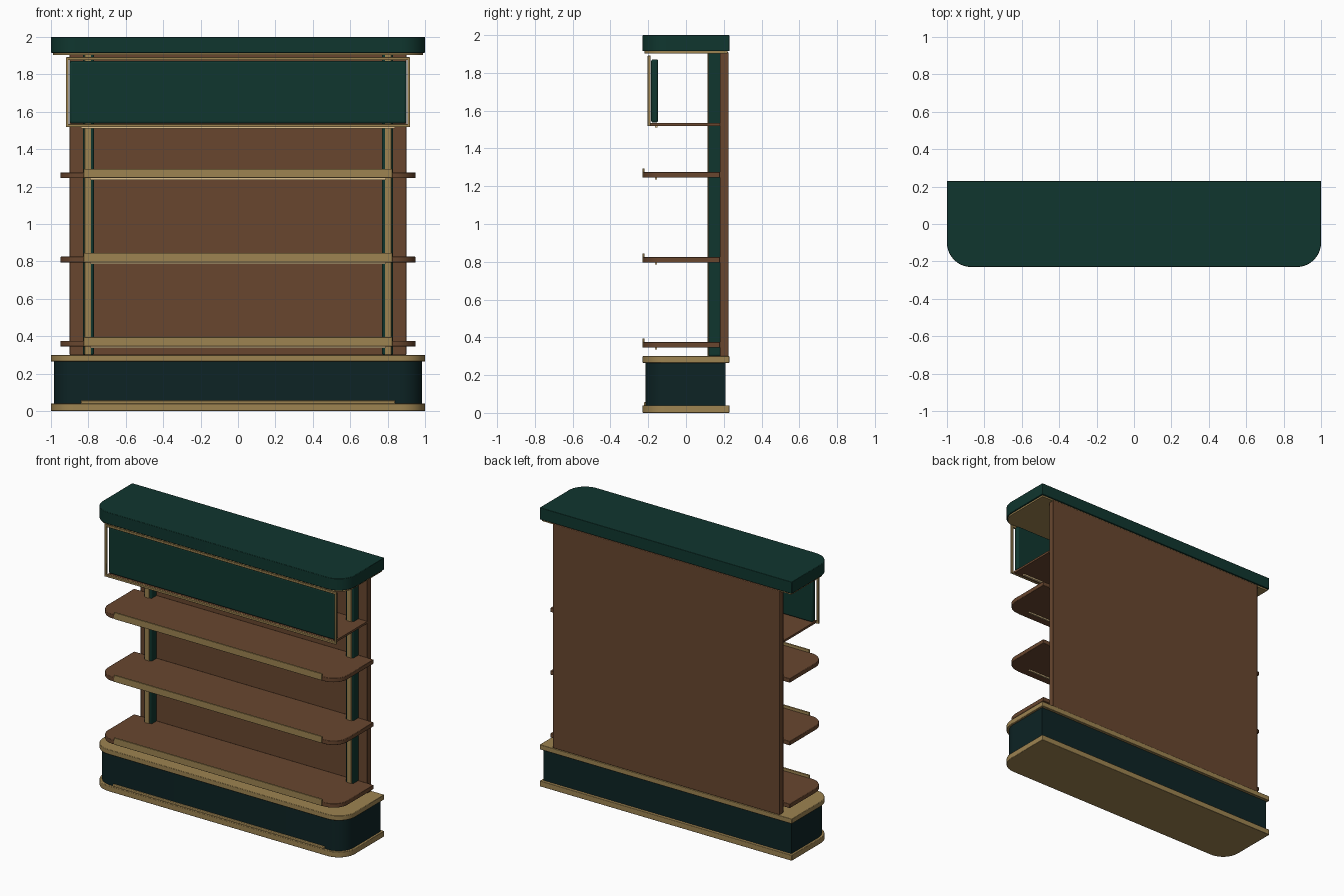
import bpy, bmesh, math

cube = bpy.data.objects.get("Cube")
if cube:
    bpy.data.objects.remove(cube)


def material(name, rgb):
    m = bpy.data.materials.new(name)
    m.use_nodes = True
    m.diffuse_color = (*rgb, 1)
    m.node_tree.nodes["Principled BSDF"].inputs["Base Color"].default_value = (*rgb, 1)
    return m


GREEN = material("deep green", (0.005, 0.037, 0.028))
DARK = material("dark teal", (0.004, 0.017, 0.018))
WOOD = material("brown wood", (0.14, 0.062, 0.028))
BRASS = material("brass", (0.34, 0.23, 0.083))
LIGHT = material("warm light", (0.75, 0.55, 0.28))


def finish(name, bm, mat, bevel=0.0, segments=2):
    bmesh.ops.recalc_face_normals(bm, faces=bm.faces)
    mesh = bpy.data.meshes.new(name)
    bm.to_mesh(mesh)
    bm.free()
    mesh.materials.append(mat)
    ob = bpy.data.objects.new(name, mesh)
    bpy.context.collection.objects.link(ob)
    if bevel:
        mod = ob.modifiers.new("Bevel", "BEVEL")
        mod.width = bevel
        mod.segments = segments
    bpy.ops.object.select_all(action="DESELECT")
    ob.select_set(True)
    bpy.context.view_layer.objects.active = ob
    bpy.ops.object.shade_smooth_by_angle(angle=math.radians(30))
    return ob


def box(name, x, y, z, mat, bevel=0.0, segments=2):
    """Box from (low, high) ranges on each axis."""
    bm = bmesh.new()
    bmesh.ops.create_cube(bm, size=1)
    for v in bm.verts:
        v.co = [r[0] if c < 0 else r[1] for c, r in zip(v.co, (x, y, z))]
    return finish(name, bm, mat, bevel, segments)


def slab(name, half, y, z, radius, mat, bevel=0.0):
    """Slab with rounded front corners and a square back."""
    bm = bmesh.new()
    steps = 10
    outline = [(half, y[1]), (-half, y[1])]
    for side, start in ((-1, math.pi), (1, 1.5 * math.pi)):
        for i in range(steps + 1):
            a = start + i / steps * math.pi / 2
            outline.append((side * (half - radius) + radius * math.cos(a),
                            y[0] + radius + radius * math.sin(a)))
    face = bm.faces.new([bm.verts.new((px, py, z[0])) for px, py in outline])
    top = bmesh.ops.extrude_face_region(bm, geom=[face])["geom"]
    bmesh.ops.translate(bm, vec=(0, 0, z[1] - z[0]),
                        verts=[g for g in top if isinstance(g, bmesh.types.BMVert)])
    return finish(name, bm, mat, bevel)


# Base
slab("base_plinth", 1.0, (-0.23, 0.23), (0, 0.04), 0.13, BRASS, 0.003)
slab("base_body", 0.985, (-0.215, 0.21), (0.04, 0.265), 0.12, DARK)
slab("base_top_trim", 1.0, (-0.23, 0.23), (0.265, 0.30), 0.13, BRASS, 0.003)
box("base_front_strip", (-0.84, 0.84), (-0.222, -0.21), (0.038, 0.057), BRASS, 0.004)

# Back panel and uprights
box("back_panel", (-0.9, 0.9), (0.18, 0.225), (0.30, 1.91), WOOD, 0.004)
for side, label in ((1, "left"), (-1, "right")):
    box(label + "_upright", sorted((side * 0.77, side * 0.83)), (0.12, 0.185),
        (0.30, 1.91), GREEN, 0.008)
    box(label + "_upright_strip", sorted((side * 0.785, side * 0.82)), (0.114, 0.122),
        (0.30, 1.91), BRASS, 0.003)

# Shelves with a front lip and a light strip below
for i, z in enumerate((0.345, 0.795, 1.245), 1):
    slab(f"shelf_{i}", 0.95, (-0.225, 0.18), (z, z + 0.03), 0.11, WOOD, 0.003)
    box(f"shelf_lip_{i}", (-0.825, 0.825), (-0.23, -0.219), (z + 0.002, z + 0.05), BRASS, 0.002)
    box(f"shelf_light_{i}", (-0.79, 0.79), (-0.165, -0.153), (z - 0.009, z), LIGHT)

# Sign box
box("sign_shelf", (-0.9, 0.9), (-0.19, 0.18), (1.52, 1.535), WOOD)
box("sign_light", (-0.84, 0.84), (-0.165, -0.15), (1.51, 1.52), LIGHT)
box("sign_panel", (-0.9, 0.9), (-0.185, -0.147), (1.537, 1.872), GREEN, 0.012, 3)
for label, z in (("bottom", 1.518), ("top", 1.876)):
    box(f"sign_frame_{label}", (-0.92, 0.92), (-0.203, -0.187), (z, z + 0.016), BRASS, 0.003)
for side, label in ((1, "left"), (-1, "right")):
    box(f"sign_frame_{label}", sorted((side * 0.905, side * 0.92)), (-0.203, -0.187),
        (1.52, 1.89), BRASS, 0.003)

# Canopy
slab("canopy_trim", 0.99, (-0.22, 0.22), (1.903, 1.917), 0.12, BRASS)
slab("canopy", 1.0, (-0.23, 0.23), (1.915, 2.0), 0.13, GREEN, 0.003)
